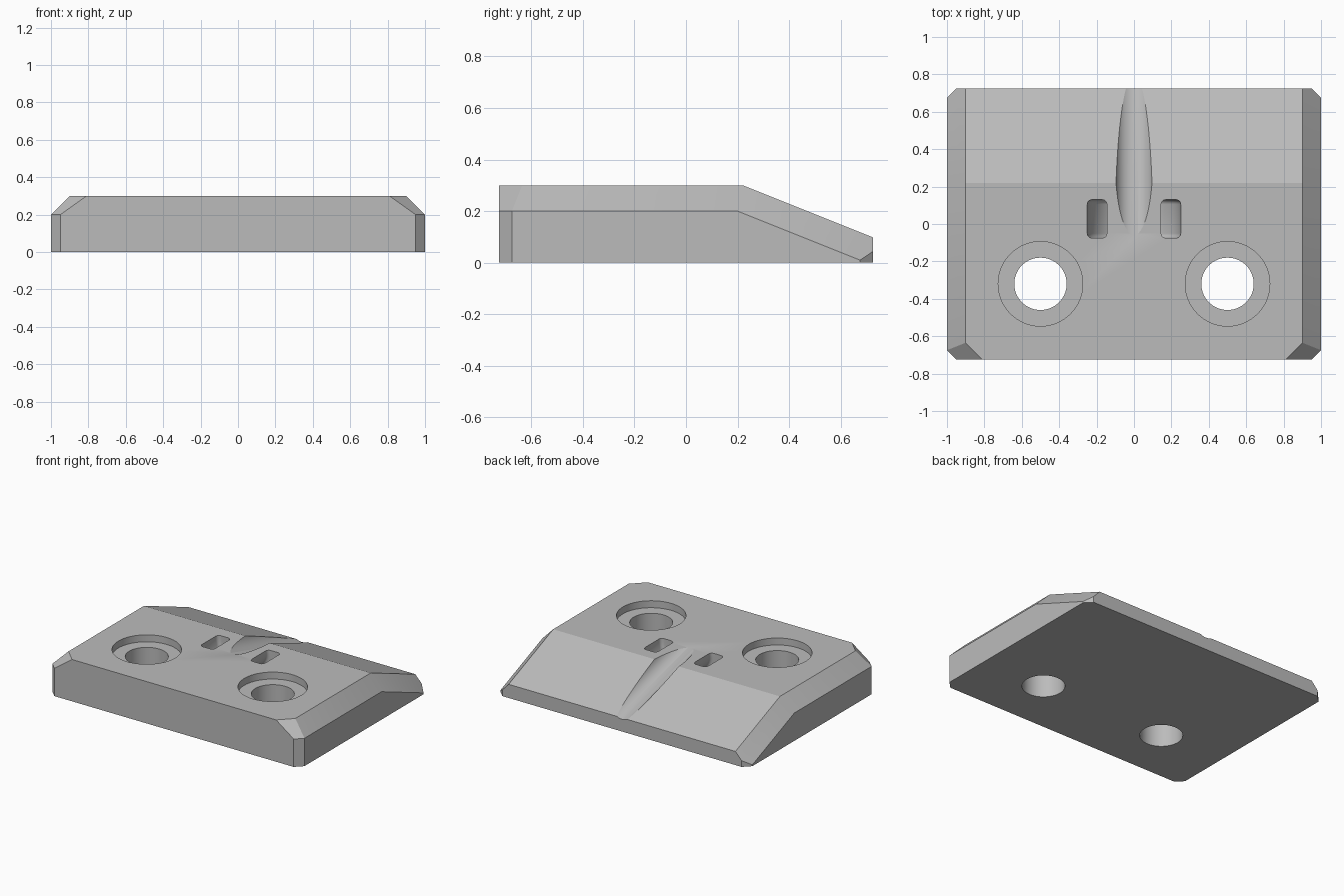
import bpy, bmesh, math
from mathutils import Matrix, Vector

cube = bpy.data.objects.get("Cube")
if cube:
    bpy.data.objects.remove(cube, do_unlink=True)

grey = bpy.data.materials.new("plain grey")
grey.use_nodes = True
COLOUR = (0.5, 0.5, 0.5, 1)
grey.diffuse_color = COLOUR
grey.node_tree.nodes["Principled BSDF"].inputs["Base Color"].default_value = COLOUR

HALF_DEPTH, TOP = 0.725, 0.3


def make_object(name, bm):
    bmesh.ops.recalc_face_normals(bm, faces=bm.faces)
    mesh = bpy.data.meshes.new(name)
    bm.to_mesh(mesh)
    bm.free()
    mesh.materials.append(grey)
    obj = bpy.data.objects.new(name, mesh)
    bpy.context.collection.objects.link(obj)
    return obj


def slice_off(bm, normal, point):
    """Remove everything beyond a plane and close the cut."""
    cut = bmesh.ops.bisect_plane(bm, geom=bm.verts[:] + bm.edges[:] + bm.faces[:],
                                 dist=1e-5, plane_co=point,
                                 plane_no=Vector(normal).normalized(), clear_outer=True)
    edges = [g for g in cut["geom_cut"] if isinstance(g, bmesh.types.BMEdge)]
    bmesh.ops.holes_fill(bm, edges=edges, sides=0)


def cylinder(name, radius, start, end):
    start, end = Vector(start), Vector(end)
    axis = end - start
    turn = axis.to_track_quat('Z', 'Y').to_matrix().to_4x4()
    bm = bmesh.new()
    bmesh.ops.create_cone(bm, cap_ends=True, segments=64, radius1=radius, radius2=radius,
                          depth=axis.length,
                          matrix=Matrix.Translation((start + end) / 2) @ turn)
    return make_object(name, bm)


def strap_tunnel():
    """Half-ring tunnel with a rounded rectangular section, open at the top."""
    r_in, r_out, y_lo, y_hi, fillet = 0.145, 0.25, -0.075, 0.13, 0.025
    corners = [(r_out, y_hi, 0), (r_in, y_hi, 1), (r_in, y_lo, 2), (r_out, y_lo, 3)]
    section = []
    for r, y, quarter in corners:
        cr = r - fillet if r == r_out else r + fillet
        cy = y - fillet if y == y_hi else y + fillet
        for i in range(6):
            a = (quarter + i / 5) * math.pi / 2
            section.append((cr + fillet * math.cos(a), cy + fillet * math.sin(a)))
    steps = 32
    stations = [(0, 0.1)] + [(math.pi * i / steps, 0) for i in range(steps + 1)] + [(math.pi, 0.1)]
    bm = bmesh.new()
    rings = [[bm.verts.new((r * math.cos(a), y, TOP + lift - r * math.sin(a)))
              for r, y in section] for a, lift in stations]
    for ring, following in zip(rings, rings[1:]):
        for i in range(len(ring)):
            j = (i + 1) % len(ring)
            bm.faces.new((ring[i], ring[j], following[j], following[i]))
    bm.faces.new(rings[0])
    bm.faces.new(rings[-1])
    return make_object("strap_tunnel_cutter", bm)


# Plate: a block with sloped back, chamfered sides and trimmed corners
bm = bmesh.new()
bmesh.ops.create_cube(bm, size=1, matrix=Matrix.Translation((0, 0, TOP / 2))
                      @ Matrix.Diagonal((2, 2 * HALF_DEPTH, TOP, 1)))
slice_off(bm, (0, 0.4, 1), (0, 0.22, TOP))
for s in (-1, 1):
    slice_off(bm, (s, 0, 1), (0.9 * s, 0, TOP))
    slice_off(bm, (1.08 * s, 0.4, 1), (0.9 * s, 0.22, TOP))
    slice_off(bm, (s, -1, 1.4), (0.81 * s, -HALF_DEPTH, TOP))
    for t in (-1, 1):
        slice_off(bm, (s, t, 0), (0.95 * s, t * HALF_DEPTH, 0))
plate = make_object("mounting_plate", bm)

# Cutters: stepped screw holes, strap tunnel and tilted cable groove
cutters = [strap_tunnel()]
for side in (-1, 1):
    x, y = 0.5 * side, -0.32
    cutters.append(cylinder("screw_hole_cutter", 0.14, (x, y, -0.1), (x, y, 0.5)))
    cutters.append(cylinder("screw_recess_cutter", 0.226, (x, y, 0.25), (x, y, 0.5)))


def groove_axis(y, slope=0.27, radius=0.1):
    return (0, y, TOP - slope * (y + 0.06) + radius * math.hypot(1, slope))


cutters.append(cylinder("cable_groove_cutter", 0.1, groove_axis(-0.5), groove_axis(1.1)))

bpy.context.view_layer.objects.active = plate
for cutter in cutters:
    cutter.hide_render = True
    mod = plate.modifiers.new("cut", 'BOOLEAN')
    mod.operation = 'DIFFERENCE'
    mod.solver = 'EXACT'
    mod.object = cutter
    bpy.ops.object.modifier_apply(modifier=mod.name)
    bpy.data.objects.remove(cutter, do_unlink=True)

# Smooth the round walls, keep the chamfers crisp
bpy.ops.object.select_all(action='DESELECT')
plate.select_set(True)
bpy.ops.object.shade_smooth_by_angle(angle=math.radians(20))
